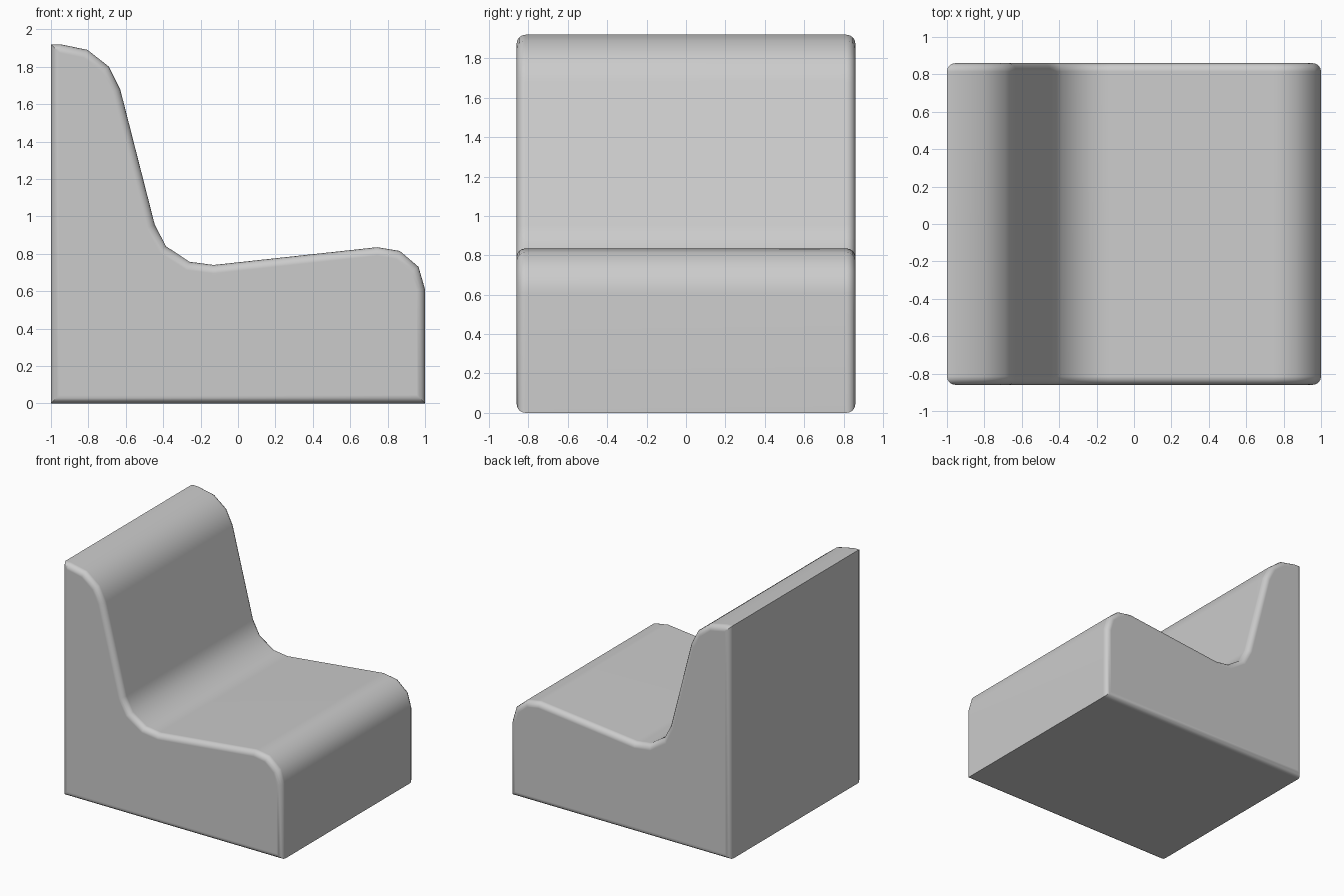
import bpy, bmesh, math

if "Cube" in bpy.data.objects:
    bpy.data.objects.remove(bpy.data.objects["Cube"])

HALF_DEPTH = 0.86
EDGE_RADIUS = 0.045

# Side outline of the one-piece lounge chair (x, z)
profile = [
    (-1, 0), (1, 0), (1, 0.61), (0.965, 0.73), (0.865, 0.815), (0.745, 0.835),
    (-0.13, 0.74), (-0.26, 0.757), (-0.385, 0.84), (-0.445, 0.955),
    (-0.63, 1.68), (-0.69, 1.80), (-0.805, 1.89), (-0.95, 1.92), (-1, 1.92),
]

# Extrude the outline across the chair's width
bm = bmesh.new()
side = bm.faces.new([bm.verts.new((x, -HALF_DEPTH, z)) for x, z in profile])
ext = bmesh.ops.extrude_face_region(bm, geom=[side], use_keep_orig=True)
verts = [g for g in ext["geom"] if isinstance(g, bmesh.types.BMVert)]
bmesh.ops.translate(bm, verts=verts, vec=(0, 2 * HALF_DEPTH, 0))
bmesh.ops.recalc_face_normals(bm, faces=bm.faces)

# Round the rim of both side panels
rims = [e for e in bm.edges if abs(e.verts[0].co.y - e.verts[1].co.y) < 1e-5]
bmesh.ops.bevel(bm, geom=rims, offset=EDGE_RADIUS, offset_type='OFFSET',
                segments=4, profile=0.5, affect='EDGES', clamp_overlap=True)
bmesh.ops.recalc_face_normals(bm, faces=bm.faces)

mesh = bpy.data.meshes.new("lounge_chair")
bm.to_mesh(mesh)
bm.free()
chair = bpy.data.objects.new("lounge_chair", mesh)
bpy.context.collection.objects.link(chair)

# Smooth shading with flat side panels
bpy.context.view_layer.objects.active = chair
chair.select_set(True)
bpy.ops.object.shade_smooth_by_angle(angle=math.radians(40))
normals = chair.modifiers.new("flat_panels", 'WEIGHTED_NORMAL')
normals.keep_sharp = True
